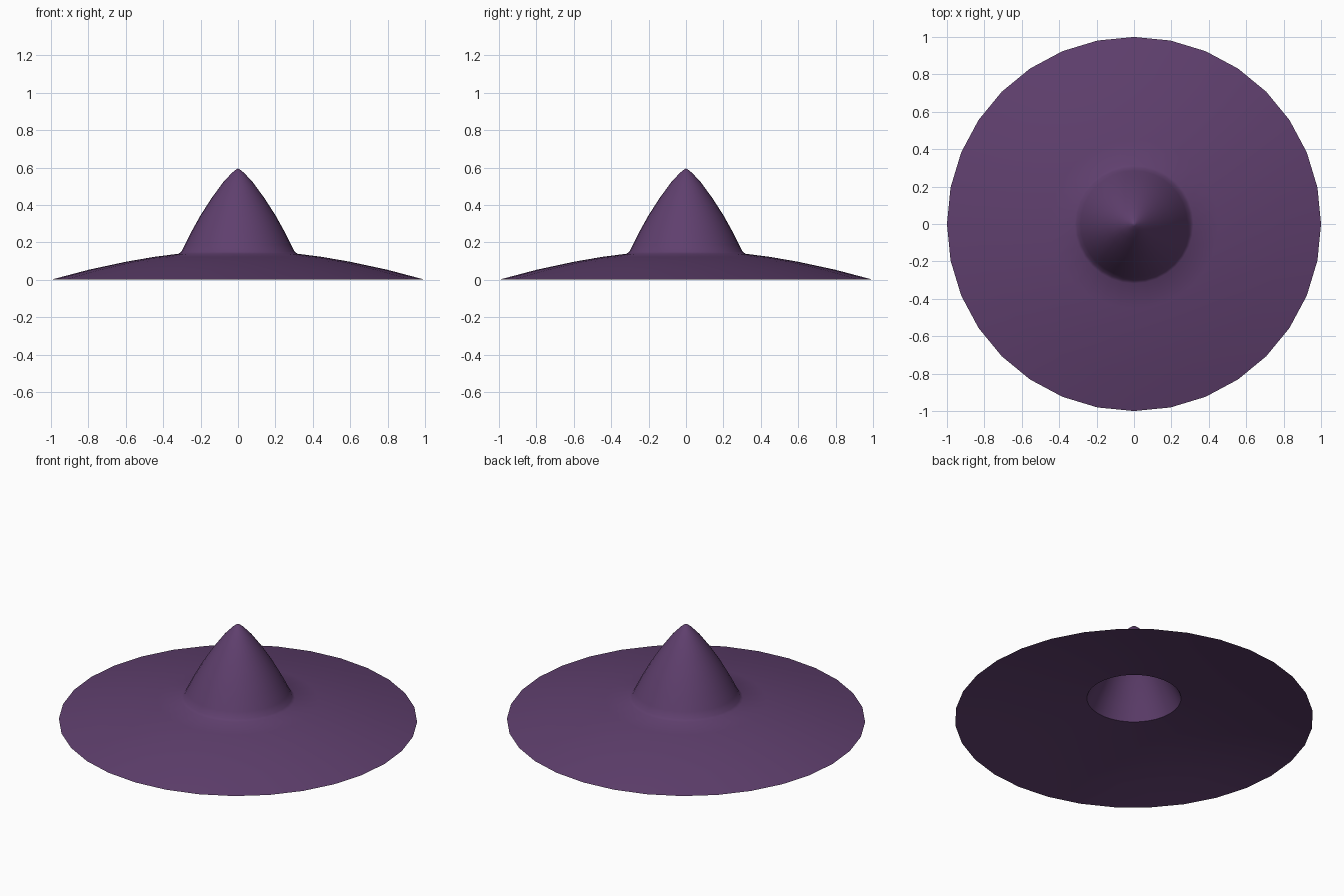
import bpy, math

if "Cube" in bpy.data.objects:
    bpy.data.objects.remove(bpy.data.objects["Cube"])

SIDES = 32

# Closed half-section (radius, height): crown outside, brim top, brim underside, crown inside
profile = [
    (0, 0.595), (0.012, 0.588), (0.032, 0.572), (0.08, 0.52), (0.14, 0.438),
    (0.2, 0.345), (0.25, 0.255), (0.285, 0.185), (0.303, 0.15), (0.318, 0.139),
    (0.45, 0.122), (0.6, 0.096), (0.8, 0.053), (1.0, 0.0),
    (0.8, 0.044), (0.6, 0.08), (0.42, 0.108), (0.263, 0.128),
    (0.225, 0.205), (0.17, 0.31), (0.11, 0.405), (0.05, 0.49), (0, 0.54),
]


def lathe(name, section, sides):
    verts, faces, rings = [], [], []
    for r, z in section:
        n = 1 if r == 0 else sides
        rings.append([len(verts) + i for i in range(n)])
        for i in range(n):
            a = 2 * math.pi * i / sides
            verts.append((r * math.cos(a), r * math.sin(a), z))
    for a, b in zip(rings, rings[1:]):
        for i in range(sides):
            j = (i + 1) % sides
            quad = [a[i % len(a)], b[i % len(b)], b[j % len(b)], a[j % len(a)]]
            faces.append(list(dict.fromkeys(quad)))
    mesh = bpy.data.meshes.new(name)
    mesh.from_pydata(verts, [], faces)
    obj = bpy.data.objects.new(name, mesh)
    bpy.context.collection.objects.link(obj)
    return obj


# Wide-brimmed pointed hat, hollow underneath
hat = lathe("pointed_hat", profile, SIDES)
mat = bpy.data.materials.new("purple_felt")
mat.diffuse_color = (0.115, 0.05, 0.155, 1)
mat.use_nodes = True
mat.node_tree.nodes["Principled BSDF"].inputs["Base Color"].default_value = mat.diffuse_color
hat.data.materials.append(mat)

bpy.context.view_layer.objects.active = hat
hat.select_set(True)
bpy.ops.object.shade_smooth_by_angle(angle=math.radians(40))
